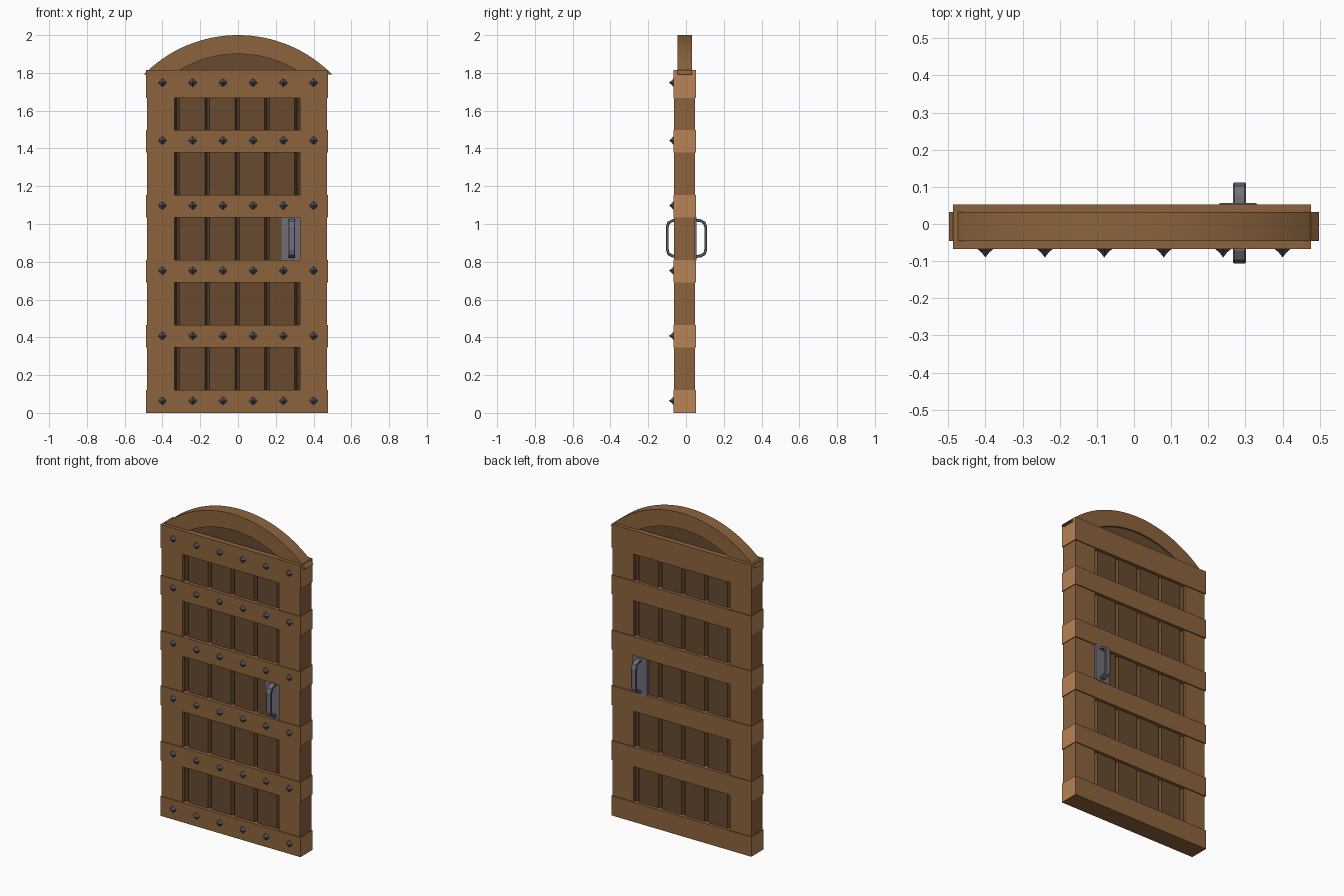
import bpy, bmesh, math

if "Cube" in bpy.data.objects:
    bpy.data.objects.remove(bpy.data.objects["Cube"])


def lin(c):
    c /= 255
    return c / 12.92 if c <= 0.04045 else ((c + 0.055) / 1.055) ** 2.4


def material(name, r, g, b):
    m = bpy.data.materials.new(name)
    m.diffuse_color = (lin(r), lin(g), lin(b), 1)
    m.use_nodes = True
    m.node_tree.nodes["Principled BSDF"].inputs["Base Color"].default_value = m.diffuse_color
    return m


FRAME = material("frame wood", 140, 100, 61)
ENDS = material("end grain wood", 184, 132, 86)
PLANK = material("dark plank wood", 103, 74, 48)
STEEL = material("grey steel", 112, 110, 120)
IRON = material("dark iron", 82, 84, 96)


def finish(bm, name, *mats):
    bmesh.ops.recalc_face_normals(bm, faces=bm.faces)
    me = bpy.data.meshes.new(name)
    bm.to_mesh(me)
    bm.free()
    ob = bpy.data.objects.new(name, me)
    bpy.context.collection.objects.link(ob)
    for m in mats:
        me.materials.append(m)
    return ob


def prism(name, outline, axis, lo, hi, *mats):
    """Extrude a 2D outline along an axis from lo to hi."""
    place = {"x": lambda a, b, t: (t, a, b),
             "y": lambda a, b, t: (a, t, b),
             "z": lambda a, b, t: (a, b, t)}[axis]
    bm = bmesh.new()
    rings = [[bm.verts.new(place(a, b, t)) for a, b in outline] for t in (lo, hi)]
    n = len(outline)
    for i in range(n):
        j = (i + 1) % n
        bm.faces.new((rings[0][i], rings[0][j], rings[1][j], rings[1][i]))
    bm.faces.new(rings[0])
    bm.faces.new(rings[1])
    return finish(bm, name, *mats)


def box(name, x0, x1, y0, y1, z0, z1, *mats):
    return prism(name, [(x0, y0), (x1, y0), (x1, y1), (x0, y1)], "z", z0, z1, *mats)


def smooth(ob, angle=35):
    bpy.ops.object.select_all(action="DESELECT")
    ob.select_set(True)
    bpy.context.view_layer.objects.active = ob
    bpy.ops.object.shade_smooth_by_angle(angle=math.radians(angle))


# Vertical planks with deep V grooves between them
PITCH, CX = 0.1585, -0.005
for i in range(6):
    a = CX + (i - 3) * PITCH
    b = a + PITCH
    c, yf, yb, d = 0.012, -0.046, 0.034, 0.024
    prism("plank_%d" % (i + 1),
          [(a, yf + d), (a + c, yf), (b - c, yf), (b, yf + d),
           (b, yb - d), (b - c, yb), (a + c, yb), (a, yb - d)], "z", 0.02, 1.79, PLANK)

# Side stiles
box("left_stile", -0.483, -0.337, -0.063, 0.047, 0.005, 1.81, FRAME)
box("right_stile", 0.328, 0.472, -0.063, 0.047, 0.005, 1.81, FRAME)

# Cross rails with pale end grain
RAILS = [(0, 0.122), (0.345, 0.466), (0.689, 0.81), (1.034, 1.154), (1.378, 1.498), (1.668, 1.815)]
for i, (z0, z1) in enumerate(RAILS):
    rail = box("rail_%d" % (i + 1), -0.487, 0.477, -0.067, 0.053, z0, z1, FRAME, ENDS)
    for p in rail.data.polygons:
        if abs(p.normal.x) > 0.9:
            p.material_index = 1


# Arched top band and recessed panel
def arc(r, z_end, n=32, cz=1.30):
    t = math.acos((z_end - cz) / r)
    return [(r * math.sin(-t + 2 * t * k / n), cz + r * math.cos(-t + 2 * t * k / n))
            for k in range(n + 1)]


Z_ARCH = 1.792
band = prism("arch_band", arc(0.70, Z_ARCH) + arc(0.60, Z_ARCH)[::-1], "y", -0.046, 0.032, FRAME)
smooth(band)
prism("arch_panel", arc(0.605, Z_ARCH), "y", -0.034, 0.021, PLANK)

# Pointed studs on the front of every rail
STUD_Z = (0.064, 0.408, 0.753, 1.098, 1.442, 1.748)
bm = bmesh.new()
for z in STUD_Z:
    for k in range(6):
        x = -0.4 + 0.16 * k
        rings = []
        for r, y in ((0.023, -0.066), (0.011, -0.076)):
            rings.append([bm.verts.new((x + r * (1, 0.8)[s % 2] * math.cos(s * math.pi / 4), y,
                                        z + r * (1, 0.8)[s % 2] * math.sin(s * math.pi / 4)))
                          for s in range(8)])
        tip = bm.verts.new((x, -0.09, z))
        for s in range(8):
            t = (s + 1) % 8
            bm.faces.new((rings[0][s], rings[0][t], rings[1][t], rings[1][s]))
            bm.faces.new((rings[1][s], rings[1][t], tip))
        bm.faces.new(rings[0])
finish(bm, "studs", IRON)

# Handle plates and pull handles on both sides
HX, MID = 0.284, 0.0025
for side, name in ((-1, "front"), (1, "back")):
    ya, yb = sorted((MID + side * 0.03, MID + side * 0.054))
    box(name + "_handle_plate", 0.23, 0.33, ya, yb, 0.808, 1.038, STEEL)
    outer = [(0.045, 1.028), (0.075, 1.025), (0.100, 1.012), (0.1095, 0.985)]
    inner = [(0.045, 1.013), (0.072, 1.010), (0.089, 1.001), (0.095, 0.980)]
    outer += [(y, 1.848 - z) for y, z in outer[::-1]]
    inner += [(y, 1.848 - z) for y, z in inner[::-1]]
    pull = prism(name + "_handle", [(MID + side * y, z) for y, z in outer + inner[::-1]],
                 "x", HX - 0.017, HX + 0.017, STEEL)
    bev = pull.modifiers.new("soft_edges", "BEVEL")
    bev.width, bev.segments, bev.limit_method = 0.003, 1, "ANGLE"
    bev.angle_limit = math.radians(60)
